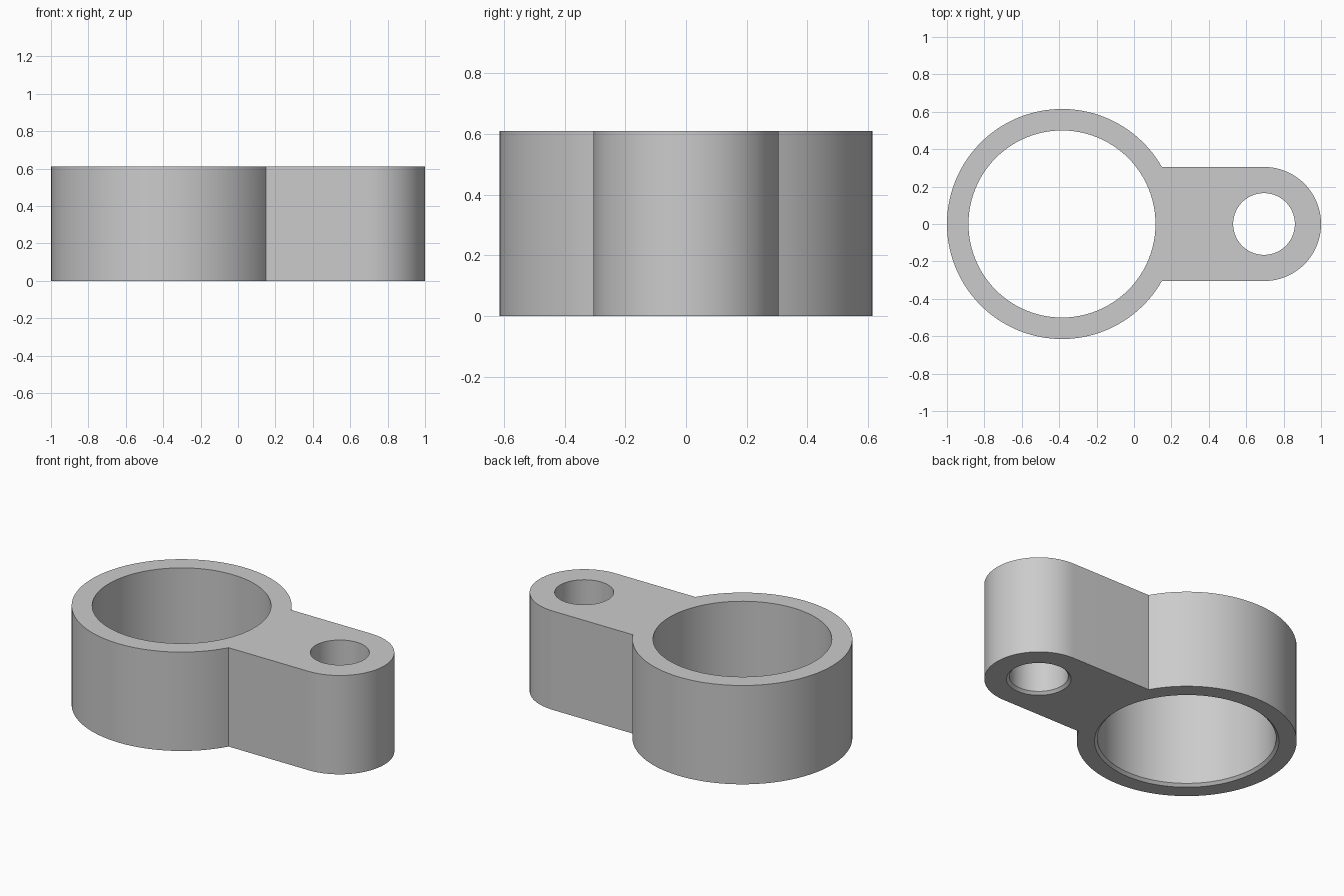
import bpy
import bmesh
from math import asin, cos, sin, pi, radians

cube = bpy.data.objects.get("Cube")
if cube:
    bpy.data.objects.remove(cube, do_unlink=True)

HEIGHT = 0.61
CHAMFER = 0.016
RING_X, RING_R, BORE_R = -0.385, 0.615, 0.5
LUG_X, LUG_R, PIN_R = 0.695, 0.305, 0.165


def arc(cx, radius, start, end, steps):
    """Points along an arc centred on the x axis, both ends included."""
    angles = [start + (end - start) * i / steps for i in range(steps + 1)]
    return [(cx + radius * cos(a), radius * sin(a)) for a in angles]


def circle(cx, radius, steps=96):
    return arc(cx, radius, 0, 2 * pi, steps)[:-1]


def add_wall(bm, layers):
    """Join stacked (points, z) loops with quads; return bottom and top edges."""
    loops = [[bm.verts.new((x, y, z)) for x, y in pts] for pts, z in layers]
    n = len(loops[0])
    for low, high in zip(loops, loops[1:]):
        for i in range(n):
            j = (i + 1) % n
            bm.faces.new((low[i], low[j], high[j], high[i]))
    return [[bm.edges.get((loop[i], loop[(i + 1) % n])) for i in range(n)]
            for loop in (loops[0], loops[-1])]


def hole_layers(cx, radius):
    """Straight hole with a small chamfer at the bottom rim."""
    return [(circle(cx, radius + CHAMFER), 0),
            (circle(cx, radius), CHAMFER),
            (circle(cx, radius), HEIGHT)]


# Outer outline: large ring running into a straight-sided, rounded lug
join = asin(LUG_R / RING_R)
outline = (arc(RING_X, RING_R, join, 2 * pi - join, 96)
           + arc(LUG_X, LUG_R, -pi / 2, pi / 2, 48))

bm = bmesh.new()
walls = [add_wall(bm, [(outline, 0), (outline, HEIGHT)]),
         add_wall(bm, hole_layers(RING_X, BORE_R)),
         add_wall(bm, hole_layers(LUG_X, PIN_R))]

# Flat bottom and top faces around the two holes
for side in (0, 1):
    rim = [edge for wall in walls for edge in wall[side]]
    bmesh.ops.triangle_fill(bm, edges=rim, use_beauty=True)
bmesh.ops.recalc_face_normals(bm, faces=bm.faces)

mesh = bpy.data.meshes.new("ring_bracket")
bm.to_mesh(mesh)
bm.free()
bracket = bpy.data.objects.new("ring_bracket", mesh)
bpy.context.collection.objects.link(bracket)

# Plain grey material
grey = bpy.data.materials.new("plain_grey")
grey.use_nodes = True
grey.diffuse_color = (0.6, 0.6, 0.6, 1)
grey.node_tree.nodes["Principled BSDF"].inputs["Base Color"].default_value = (0.6, 0.6, 0.6, 1)
mesh.materials.append(grey)

# Smooth curved walls, crisp rims
bpy.ops.object.select_all(action="DESELECT")
bracket.select_set(True)
bpy.context.view_layer.objects.active = bracket
bpy.ops.object.shade_smooth_by_angle(angle=radians(30))
